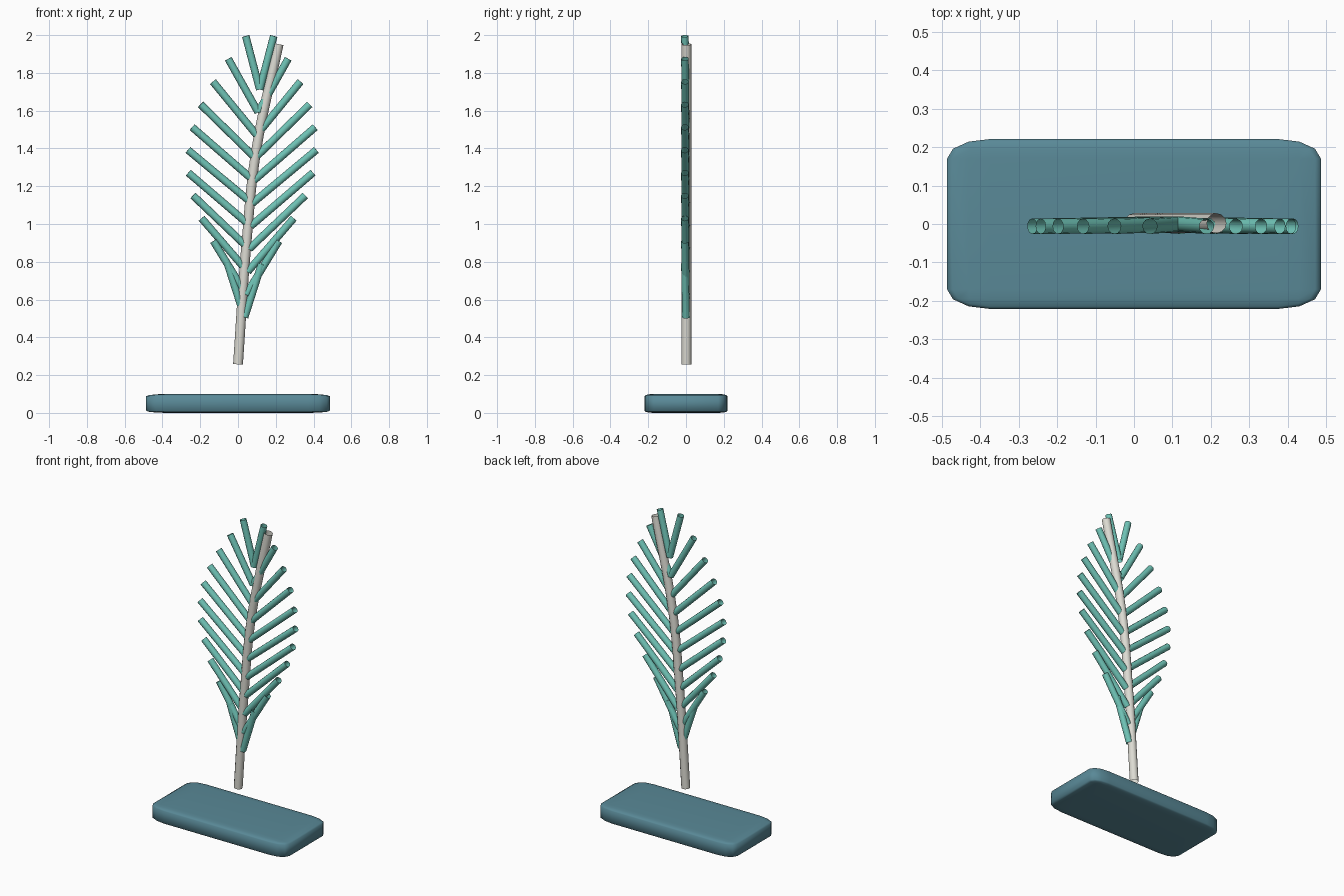
import bpy, bmesh, math

if "Cube" in bpy.data.objects:
    bpy.data.objects.remove(bpy.data.objects["Cube"])


def material(name, rgb):
    m = bpy.data.materials.new(name)
    m.diffuse_color = (*rgb, 1)
    m.use_nodes = True
    m.node_tree.nodes["Principled BSDF"].inputs["Base Color"].default_value = m.diffuse_color
    return m


QUILL = material("quill_ivory", (0.72, 0.71, 0.65))
BARB = material("barb_teal", (0.16, 0.55, 0.47))
SLATE = material("base_slate", (0.10, 0.25, 0.31))


def tube(name, points, radius, mat, smooth_path=False):
    """Open round tube following a path."""
    cu = bpy.data.curves.new(name, 'CURVE')
    cu.dimensions = '3D'
    cu.bevel_depth = radius
    cu.bevel_resolution = 4
    cu.resolution_u = 8
    if smooth_path:
        sp = cu.splines.new('BEZIER')
        sp.bezier_points.add(len(points) - 1)
        for bp, p in zip(sp.bezier_points, points):
            bp.co = p
            bp.handle_left_type = bp.handle_right_type = 'AUTO'
    else:
        sp = cu.splines.new('POLY')
        sp.points.add(len(points) - 1)
        for pt, p in zip(sp.points, points):
            pt.co = (*p, 1)
        sp.use_smooth = True
    cu.materials.append(mat)
    ob = bpy.data.objects.new(name, cu)
    bpy.context.collection.objects.link(ob)
    return ob


# Base: bevelled cube stretched into a slab, so its corners stretch too
bm = bmesh.new()
bmesh.ops.create_cube(bm, size=1)
bmesh.ops.bevel(bm, geom=bm.edges[:], offset=0.115, segments=3,
                profile=0.5, affect='EDGES')
bmesh.ops.scale(bm, vec=(0.972, 0.442, 0.1), verts=bm.verts)
bmesh.ops.translate(bm, vec=(0, 0, 0.05), verts=bm.verts)
for f in bm.faces:
    f.smooth = True
me = bpy.data.meshes.new("base")
bm.to_mesh(me)
bm.free()
me.materials.append(SLATE)
bpy.context.collection.objects.link(bpy.data.objects.new("base", me))

# Central quill, leaning gently to the right
tube("quill", [(0, 0.002, 0.257), (0.045, 0.002, 0.9),
               (0.095, 0.002, 1.38), (0.215, 0.002, 1.952)],
     0.026, QUILL, True)

# Mirrored barbs: straight tubes whose spread follows a leaf outline
for i in range(11):
    x, z = 0.035 + 0.008 * i, 0.506 + 0.1206 * i
    spread = 0.34 * math.sin(math.radians(15.4 + 15.2 * i))
    for side, s in (("left", -1), ("right", 1)):
        tube(f"barb_{side}_{i + 1}",
             [(x, 0, z), (x + s * spread, -0.006, z + 0.283)], 0.02, BARB)
